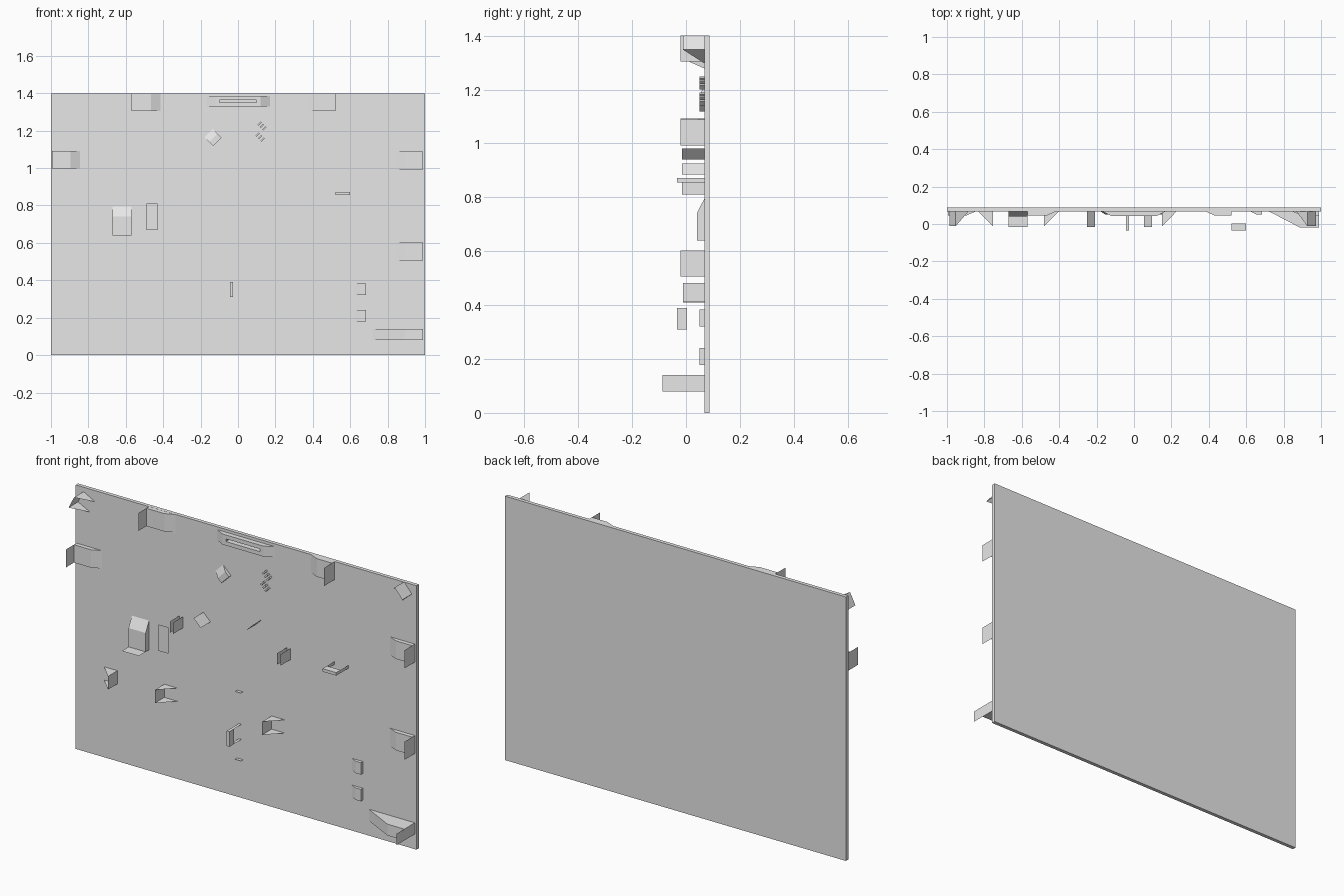
import bpy, bmesh, math

if "Cube" in bpy.data.objects:
    bpy.data.objects.remove(bpy.data.objects["Cube"])

FRONT = 0.068   # y of the board's front face
grey = bpy.data.materials.new("light grey")
grey.diffuse_color = (0.8, 0.8, 0.8, 1)
grey.use_nodes = True
grey.node_tree.nodes["Principled BSDF"].inputs["Base Color"].default_value = grey.diffuse_color


def finish(name, bm, solid=True):
    if solid:
        bmesh.ops.recalc_face_normals(bm, faces=bm.faces[:])
    me = bpy.data.meshes.new(name)
    bm.to_mesh(me)
    bm.free()
    me.materials.append(grey)
    ob = bpy.data.objects.new(name, me)
    bpy.context.collection.objects.link(ob)


def placer(bm, cx, cz, deg):
    """u runs along the part, v across it, h is the height off the board."""
    c, s = math.cos(math.radians(deg)), math.sin(math.radians(deg))
    return lambda u, v, h: bm.verts.new((cx + u * c - v * s, FRONT - h, cz + u * s + v * c))


def prism(bm, P, prof, v0, v1):
    a = [P(u, v0, h) for u, h in prof]
    b = [P(u, v1, h) for u, h in prof]
    bm.faces.new(a)
    bm.faces.new(b[::-1])
    n = len(prof)
    for i in range(n):
        j = (i + 1) % n
        bm.faces.new((a[j], a[i], b[i], b[j]))


def sheet(bm, P, pts):
    bm.faces.new([P(*p) for p in pts])


def box(bm, P, u0, u1, v0, v1, h0, h1):
    prism(bm, P, [(u0, h0), (u0, h1), (u1, h1), (u1, h0)], v0, v1)


# raised pad with a ramp at one end and an optional tall end plate at the other
def ramp_stop(name, cx, cz, deg, L, flat, h, H, w):
    bm = bmesh.new()
    P = placer(bm, cx, cz, deg)
    prism(bm, P, [(0, 0), (0, h), (flat, h), (L, 0)], -w / 2, w / 2)
    if H > h:
        sheet(bm, P, [(0, -w / 2, h), (0, w / 2, h), (0, w / 2, H), (0, -w / 2, H)])
    finish(name, bm)


# end plate braced by two triangular side plates
def gusset_hook(name, cx, cz, deg, L=0.078, w=0.07, H=0.08):
    bm = bmesh.new()
    P = placer(bm, cx, cz, deg)
    r = w / 2
    sheet(bm, P, [(0, -r, 0), (0, r, 0), (0, r, H), (0, -r, H)])
    for v in (-r, r):
        sheet(bm, P, [(0, v, 0), (L, v, 0), (0, v, H)])
    finish(name, bm, False)


# bar held off the board by two thin legs
def pull_handle(name, cx, cz, deg, L=0.08, w=0.016):
    bm = bmesh.new()
    P = placer(bm, cx, cz, deg)
    u, v = L / 2, w / 2
    box(bm, P, -u, u, -v, v, 0.065, 0.102)
    for s in (-u, u):
        sheet(bm, P, [(s, -v, 0), (s, v, 0), (s, v, 0.065), (s, -v, 0.065)])
    finish(name, bm)


# thin plate standing square to the board, spanning v
def fin(name, cx, cz, deg, w, H):
    bm = bmesh.new()
    P = placer(bm, cx, cz, deg)
    sheet(bm, P, [(0, -w / 2, 0), (0, w / 2, 0), (0, w / 2, H), (0, -w / 2, H)])
    finish(name, bm, False)


# board
bm = bmesh.new()
P = placer(bm, 0, 0, 0)
box(bm, P, -1, 1, 0, 1.4, -0.02, 0)
finish("board", bm)

# ramped stops around the edges
for x, z, a, L in ((-0.57, 1.352, 0, 0.155), (0.52, 1.352, 180, 0.14), (-0.995, 1.045, 0, 0.15),
                   (0.99, 1.04, 180, 0.145), (0.99, 0.555, 180, 0.145)):
    w = 0.095
    if a:
        w = 0.096
    ramp_stop("edge_stop", x, z, a, L, L - 0.05, 0.022, 0.088, w)
ramp_stop("corner_stop", 0.99, 0.11, 180, 0.27, 0.10, 0.088, 0.155, 0.06)
ramp_stop("shelf_holder", -0.62, 0.64, 90, 0.155, 0.10, 0.028, 0.085, 0.1)

# low clips
for x, z, a in ((0.685, 0.21, 180), (0.685, 0.352, 180), (-0.111, 1.14, 135)):
    ramp_stop("low_clip", x, z, a, 0.065, 0.03, 0.017, 0, 0.063)

# gusseted hooks
for x, z, a in ((-0.755, 0.445, 180), (-0.48, 0.447, 0), (0.15, 0.447, 0),
                (-0.97, 1.345, -27), (0.95, 1.375, 221)):
    gusset_hook("gusset_hook", x, z, a)

# pull handles
pull_handle("wide_handle", 0.56, 0.863, 0)
pull_handle("upright_handle", -0.035, 0.35, 90)

# standing plates
for x in (-0.39, -0.37, 0.24, 0.26):
    fin("upright_plate", x, 0.84, 0, 0.06, 0.083)
fin("tilted_plate_left", -0.23, 0.905, 45, 0.058, 0.083)
fin("tilted_plate_right", 0.075, 0.96, -45, 0.058, 0.083)
for z in (0.565, 0.205):
    fin("small_ledge", -0.035, z, 90, 0.035, 0.018)

# small diagonal ribs
bm = bmesh.new()
for cx, cz in ((0.128, 1.225), (0.118, 1.165)):
    for k in (-1, 0, 1):
        P = placer(bm, cx + k * 0.013, cz - k * 0.013, 45)
        box(bm, P, -0.012, 0.012, -0.004, 0.004, 0, 0.017)
finish("diagonal_ribs", bm)

# slotted plate at top centre
bm = bmesh.new()
P = placer(bm, 0, 1.357, 0)
full = [(-0.17, 0), (-0.12, 0.026), (0.12, 0.026), (0.17, 0)]
prism(bm, P, full, 0.007, 0.028)
prism(bm, P, full, -0.028, -0.007)
for s in (-1, 1):
    prism(bm, P, [(s * 0.1, 0), (s * 0.1, 0.026), (s * 0.12, 0.026), (s * 0.17, 0)], -0.007, 0.007)
finish("slotted_plate", bm)

# free card in front of the board
bm = bmesh.new()
P = placer(bm, -0.46, 0.74, 0)
sheet(bm, P, [(-0.03, -0.07, 0.035), (0.03, -0.07, 0.035), (0.03, 0.07, 0.035), (-0.03, 0.07, 0.035)])
finish("card", bm, False)
